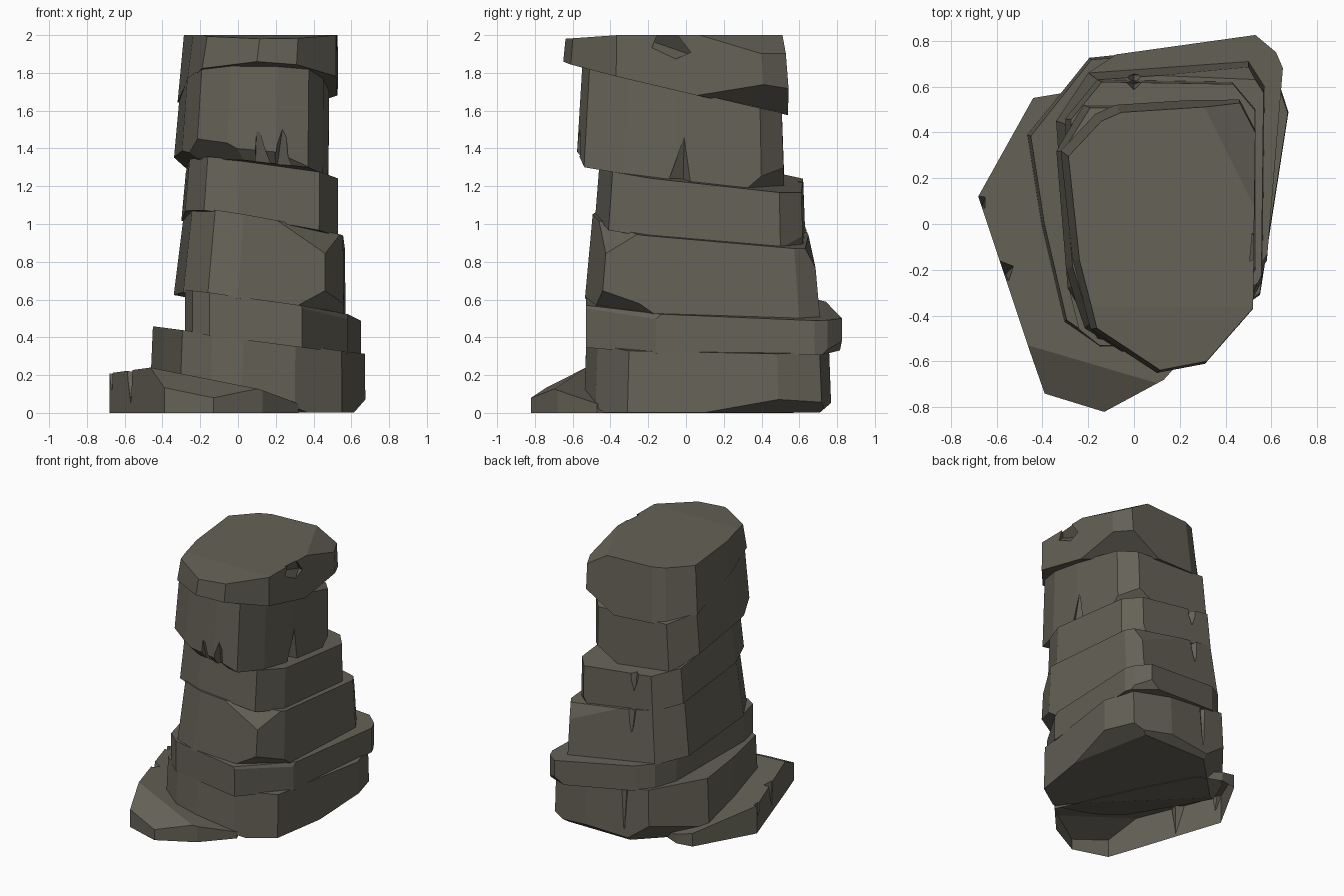
import bpy, bmesh
from mathutils import Vector, Matrix

stone = bpy.data.materials.new("grey_brown_stone")
stone.diffuse_color = (0.130, 0.122, 0.095, 1)


def plane_z(plane, x, y):
    return plane[0] + plane[1] * x + plane[2] * y


def cut(bm, point, normal):
    """Slice a flat facet off the stone and close the hole."""
    bmesh.ops.bisect_plane(bm, geom=bm.verts[:] + bm.edges[:] + bm.faces[:], dist=1e-5,
                           plane_co=point, plane_no=Vector(normal).normalized(), clear_outer=True)
    bmesh.ops.holes_fill(bm, edges=[e for e in bm.edges if e.is_boundary])


def new_object(name, bm):
    bmesh.ops.recalc_face_normals(bm, faces=bm.faces)
    mesh = bpy.data.meshes.new(name)
    bm.to_mesh(mesh)
    bm.free()
    mesh.materials.append(stone)
    obj = bpy.data.objects.new(name, mesh)
    bpy.context.collection.objects.link(obj)
    return obj


def crack_cutter(base, tip, width):
    """Four-sided spike that narrows from base to tip."""
    base, tip = Vector(base), Vector(tip)
    axis = tip - base
    bm = bmesh.new()
    rot = axis.to_track_quat('Z', 'Y').to_matrix().to_4x4()
    bmesh.ops.create_cone(bm, cap_ends=True, segments=4, radius1=width, radius2=0.0,
                          depth=axis.length, matrix=Matrix.Translation((base + tip) / 2) @ rot)
    cutter = new_object("crack_cutter", bm)
    cutter.hide_render = True
    return cutter


def slab(name, outline, bottom, top, shrink=1.0, pivot=(0.5, 0.1), cuts=(), cracks=()):
    """Stone between two tilted planes, top ring shrunk toward a pivot."""
    bm = bmesh.new()
    low, high = [], []
    for x, y in outline:
        low.append(bm.verts.new((x, y, plane_z(bottom, x, y))))
        tx = pivot[0] + (x - pivot[0]) * shrink
        ty = pivot[1] + (y - pivot[1]) * shrink
        high.append(bm.verts.new((tx, ty, plane_z(top, tx, ty))))
    n = len(outline)
    bm.faces.new(low[::-1])
    bm.faces.new(high)
    for i in range(n):
        j = (i + 1) % n
        bm.faces.new((low[i], low[j], high[j], high[i]))
    for point, normal in cuts:
        cut(bm, point, normal)
    obj = new_object(name, bm)
    # carve the cracks and bake the result
    cutters = [crack_cutter(*c) for c in cracks]
    for c in cutters:
        mod = obj.modifiers.new("crack", 'BOOLEAN')
        mod.operation, mod.solver, mod.object = 'DIFFERENCE', 'EXACT', c
    if cutters:
        deps = bpy.context.evaluated_depsgraph_get()
        baked = bpy.data.meshes.new_from_object(obj.evaluated_get(deps))
        obj.modifiers.clear()
        obj.data = baked
        for c in cutters:
            bpy.data.objects.remove(c)
    return obj


# Shared bedding planes: height at origin, slope in x, slope in y
bed2 = (0.40, -0.13, 0.0)
bed3 = (0.60, -0.14, -0.03)
bed4 = (1.015, -0.17, -0.085)
bed5 = (1.29, -0.13, -0.11)
bed6 = (1.72, -0.03, -0.235)

# Wedge lying at the front left of the base, hollow underneath
a, b, c = Vector((-0.47, -0.52, 0.245)), Vector((0.11, -0.69, 0.13)), Vector((-0.13, -0.82, 0.08))
slope = (b - a).cross(c - a)
slope = slope if slope.z > 0 else -slope
wedge = slab("base_wedge",
             [(-0.68, 0.12), (-0.46, -0.54), (-0.39, -0.74), (-0.13, -0.82), (0.13, -0.68),
              (0.32, -0.47), (0.04, 0.15), (-0.15, 0.5), (-0.32, 0.57), (-0.44, 0.55)],
             (0, 0, 0), (0.065, -0.235, -0.125), cuts=[(a, slope)],
             cracks=[((-0.57, -0.2, 0.27), (-0.56, -0.22, 0.02), 0.06),
                     ((-0.68, 0.1, 0.25), (-0.66, 0.08, 0.1), 0.05)])
bm = bmesh.new()
bm.from_mesh(wedge.data)
bmesh.ops.delete(bm, geom=[f for f in bm.faces if all(v.co.z < 0.001 for v in f.verts)],
                 context='FACES')
bm.to_mesh(wedge.data)
bm.free()

# Broad base block, its underside resting on the wedge
slab("base_block",
     [(-0.47, 0.39), (-0.41, 0.0), (-0.31, -0.43), (-0.15, -0.54), (0.02, -0.54), (0.30, -0.48),
      (0.55, -0.31), (0.675, 0.49), (0.6, 0.72), (0.3, 0.77), (-0.2, 0.73)],
     (0.003, 0, 0), bed2, 0.98,
     cuts=[((0.66, 0.45, 0.06), (0.5, 0.1, -1)), ((0.2, 0.765, 0.05), (0, 0.6, -0.7)),
           ((-0.38, 0.5, 0.12), (-0.5, 0.5, -0.6)), ((-0.03, -0.04, 0.003), (-0.25, -0.25, -1))],
     cracks=[((0.0, 0.77, 0.38), (0.0, 0.74, 0.08), 0.06)])

# Thin overhanging slab
slab("lower_slab",
     [(-0.27, 0.5), (-0.28, -0.3), (-0.24, -0.46), (-0.15, -0.53), (0.34, -0.53), (0.58, -0.16),
      (0.65, 0.68), (0.62, 0.75), (0.53, 0.825), (-0.08, 0.74), (-0.2, 0.66)],
     (0.39, -0.13, 0.0), bed3,
     cuts=[((0.55, -0.2, 0.51), (0.8, -0.45, 0.45)), ((0.55, 0.8, 0.36), (0.3, 0.7, -0.6)),
           ((0.55, 0.80, 0.51), (0.1, 0.35, 0.9))])

# Tall middle block
slab("middle_block",
     [(-0.34, 0.45), (-0.29, -0.28), (-0.16, -0.5), (0.0, -0.535), (0.46, -0.45), (0.56, -0.25),
      (0.57, 0.6), (0.5, 0.71), (-0.2, 0.66)],
     (0.59, -0.14, -0.03), bed4, 0.94, (0.5, 0.15),
     cuts=[((0.46, -0.36, 0.91), (0.5, -0.6, 0.6)), ((0.5, -0.35, 0.61), (0.5, -0.5, -0.7)),
           ((0.3, 0.66, 0.87), (0.1, 0.8, 0.4))],
     cracks=[((0.0, 0.65, 1.02), (0.0, 0.65, 0.76), 0.05)])

# Upper slab
slab("upper_slab",
     [(-0.30, 0.46), (-0.28, -0.2), (-0.18, -0.44), (0.0, -0.48), (0.43, -0.41), (0.53, -0.2),
      (0.53, 0.5), (0.43, 0.62), (-0.16, 0.63)],
     (1.005, -0.17, -0.085), bed5, 0.97, (0.5, 0.3),
     cuts=[((0.5, 0.57, 0.96), (0.6, 0.7, -0.35))],
     cracks=[((0.0, 0.63, 1.29), (0.0, 0.61, 1.06), 0.055)])

# Neck block with split lower edge
slab("neck_block",
     [(-0.345, 0.32), (-0.30, -0.2), (-0.22, -0.46), (-0.06, -0.56), (0.2, -0.58), (0.37, -0.54),
      (0.45, -0.33), (0.48, -0.05), (0.48, 0.4), (0.38, 0.52), (-0.22, 0.52)],
     (1.28, -0.12, -0.12), bed6, 0.96, (0.5, 0.2),
     cuts=[((0, -0.57, 1.41), (-0.11, -0.75, -0.6)), ((-0.34, 0.1, 1.38), (-0.55, -0.1, -0.8)),
           ((-0.22, -0.45, 1.45), (-0.4, -0.5, -0.6)), ((0.45, 0.45, 1.28), (0.4, 0.6, -0.7))],
     cracks=[((0.13, -0.55, 1.30), (0.10, -0.575, 1.53), 0.06),
             ((0.23, -0.55, 1.30), (0.24, -0.575, 1.54), 0.06),
             ((0.47, -0.04, 1.2), (0.48, -0.01, 1.46), 0.08)])

# Flat-topped capstone with a chipped right edge
slab("capstone",
     [(-0.32, 0.32), (-0.27, -0.15), (-0.19, -0.46), (0.1, -0.65), (0.31, -0.61), (0.52, -0.37),
      (0.53, 0.42), (0.46, 0.555), (-0.08, 0.52), (-0.17, 0.48)],
     (1.71, -0.03, -0.235), (2.0, 0, 0), 0.96, (0.52, -0.3),
     cuts=[((0.53, 0.1, 1.69), (0.6, 0.155, -1)), ((0.53, 0.37, 1.91), (0.5, 0.25, 0.85)),
           ((0.1, -0.36, 2.0), (0, -0.07, 1))],
     cracks=[((0.57, -0.14, 1.97), (0.44, 0.1, 1.87), 0.10)])
